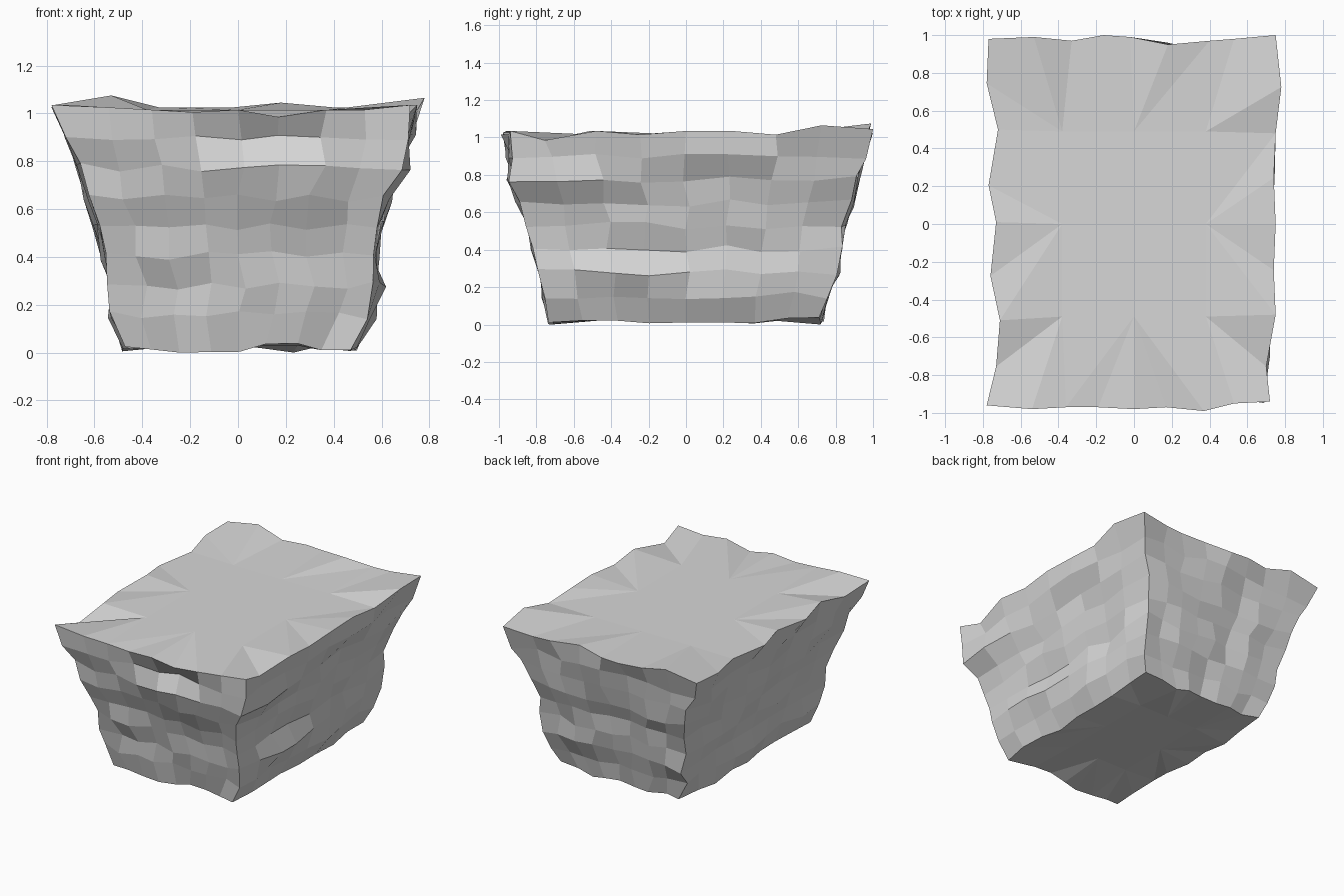
import bpy
import bmesh
import random
from mathutils import Vector

if "Cube" in bpy.data.objects:
    bpy.data.objects.remove(bpy.data.objects["Cube"], do_unlink=True)

random.seed(7)
N = 4  # grid cells from the centre to each side

# Flared profile from base to rim: height, right, left, front, back
PROFILE = [
    (.03, -.465, .485, -.72, .72), (.155, -.525, .545, -.75, .755),
    (.28, -.535, .58, -.78, .81), (.405, -.555, .58, -.815, .82),
    (.53, -.59, .59, -.845, .85), (.65, -.63, .625, -.88, .885),
    (.775, -.665, .685, -.92, .92), (.9, -.705, .705, -.945, .945),
    (1.015, -.76, .76, -.98, .98),
]

# Ragged rim: offsets in hundredths, going round from the front right corner
RIM_X = [-2, 3, 2, 0, 0, -2, -1, -4, -4, -6, -1, -2, -1, -2, -1, 2,
         -1, -4, 2, -1, -2, 3, 5, 4, -1, -2, 4, -1, 3, 0, 5, 3]
RIM_Y = [2, 0, 1, 1, 0, 1, -1, 3, 4, -2, 1, 0, 0, 0, -1, -1,
         2, 0, -1, -3, 1, 2, -1, 1, 0, 1, 1, -4, 1, -3, -2, -2]
RIM_Z = [2, 1, 0, -1, 0, -3, 0, 0, 2, -3, 2, 0, 2, 2, 0, 5,
         3, 1, 1, 3, 1, 1, 1, 6, 2, 1, 0, 0, 2, 0, 2, -3]

# Ledges and hollows: (row, first column, last column, outward push)
LEDGES = [
    (7, 4, 6, -.03), (6, 4, 6, .025), (5, 4, 6, .025), (4, 4, 6, -.02),
    (1, 0, 1, .01), (6, 8, 9, .02),
    (7, 13, 13, .05), (7, 14, 14, .03), (6, 12, 14, -.02), (4, 10, 15, .02),
    (3, 10, 11, -.03), (3, 12, 14, -.02), (2, 10, 11, .02), (2, 12, 14, -.015),
    (1, 11, 15, .02),
]


def perimeter():
    """Grid coordinates around a square, counter-clockwise from above."""
    steps = range(-N, N)
    return ([(s, -N) for s in steps] + [(N, s) for s in steps]
            + [(-s, N) for s in steps] + [(-N, -s) for s in steps])


def place(level, u, v):
    """Point of the grid spread over one level of the profile."""
    z, right, left, front, back = level
    a, b = (u + N) / (2 * N), (v + N) / (2 * N)
    return Vector((right + (left - right) * a, front + (back - front) * b, z))


def outward(u, v):
    """Horizontal direction away from the wall at a perimeter point."""
    return Vector((int(u / N), int(v / N), 0)).normalized()


def jitter(amount):
    return Vector([random.uniform(-amount, amount) for _ in range(3)])


def add_cap(bm, ring, points, level):
    """Flat middle with facets fanning out to the ragged ring."""
    grid = dict(zip(points, ring))
    for u in (-2, 0, 2):
        for v in (-2, 0, 2):
            grid[u, v] = bm.verts.new(place(level, u, v))
    walk = [(0, 0), (1, 0), (2, 0), (2, 1), (2, 2), (1, 2), (0, 2), (0, 1)]
    for u in range(-N, N, 2):
        for v in range(-N, N, 2):
            keys = [(u + a, v + b) for a, b in walk if (u + a, v + b) in grid]
            start = min(range(len(keys)),
                        key=lambda i: abs(keys[i][0]) + abs(keys[i][1]))
            loop = [grid[k] for k in keys[start:] + keys[:start]]
            hub, rest = loop[0], loop[1:]
            if len(rest) == 3:      # flat middle
                bm.faces.new(loop)
            elif len(rest) == 5:    # corner: a four-sided tip between two facets
                bm.faces.new((hub, *rest[:2]))
                bm.faces.new((hub, *rest[1:4]))
                bm.faces.new((hub, *rest[3:]))
            else:                   # edge
                for a, b in zip(rest, rest[1:]):
                    bm.faces.new((hub, a, b))


def build_rock():
    bm = bmesh.new()
    points = perimeter()
    count = len(points)
    last = len(PROFILE) - 1

    # Rings of roughened points from base to rim
    rings = []
    for row, level in enumerate(PROFILE):
        ring = []
        for i, (u, v) in enumerate(points):
            p = place(level, u, v)
            if row == last:
                p += Vector((RIM_X[i], RIM_Y[i], RIM_Z[i])) / 100
            else:
                p += jitter(.02)
                for r, first, end, push in LEDGES:
                    if r == row and first <= i <= end:
                        p += outward(u, v) * push
            ring.append(bm.verts.new(p))
        rings.append(ring)

    # Lowest points of the base touch the ground
    lowest = min(v.co.z for v in rings[0])
    for v in rings[0]:
        v.co.z -= lowest

    # Faceted walls
    for low, high in zip(rings, rings[1:]):
        for i in range(count):
            j = (i + 1) % count
            bm.faces.new((low[i], low[j], high[j], high[i]))

    # Top and underside
    for row in (0, last):
        add_cap(bm, rings[row], points, PROFILE[row])

    bmesh.ops.recalc_face_normals(bm, faces=bm.faces)
    mesh = bpy.data.meshes.new("rock")
    bm.to_mesh(mesh)
    bm.free()
    rock = bpy.data.objects.new("rock", mesh)
    bpy.context.collection.objects.link(rock)
    return rock


def make_material(name, colour):
    mat = bpy.data.materials.new(name)
    mat.use_nodes = True
    mat.diffuse_color = colour
    for node in mat.node_tree.nodes:
        if node.type == "BSDF_PRINCIPLED":
            node.inputs["Base Color"].default_value = colour
    return mat


rock = build_rock()
rock.data.materials.append(make_material("stone grey", (.68, .68, .68, 1)))
